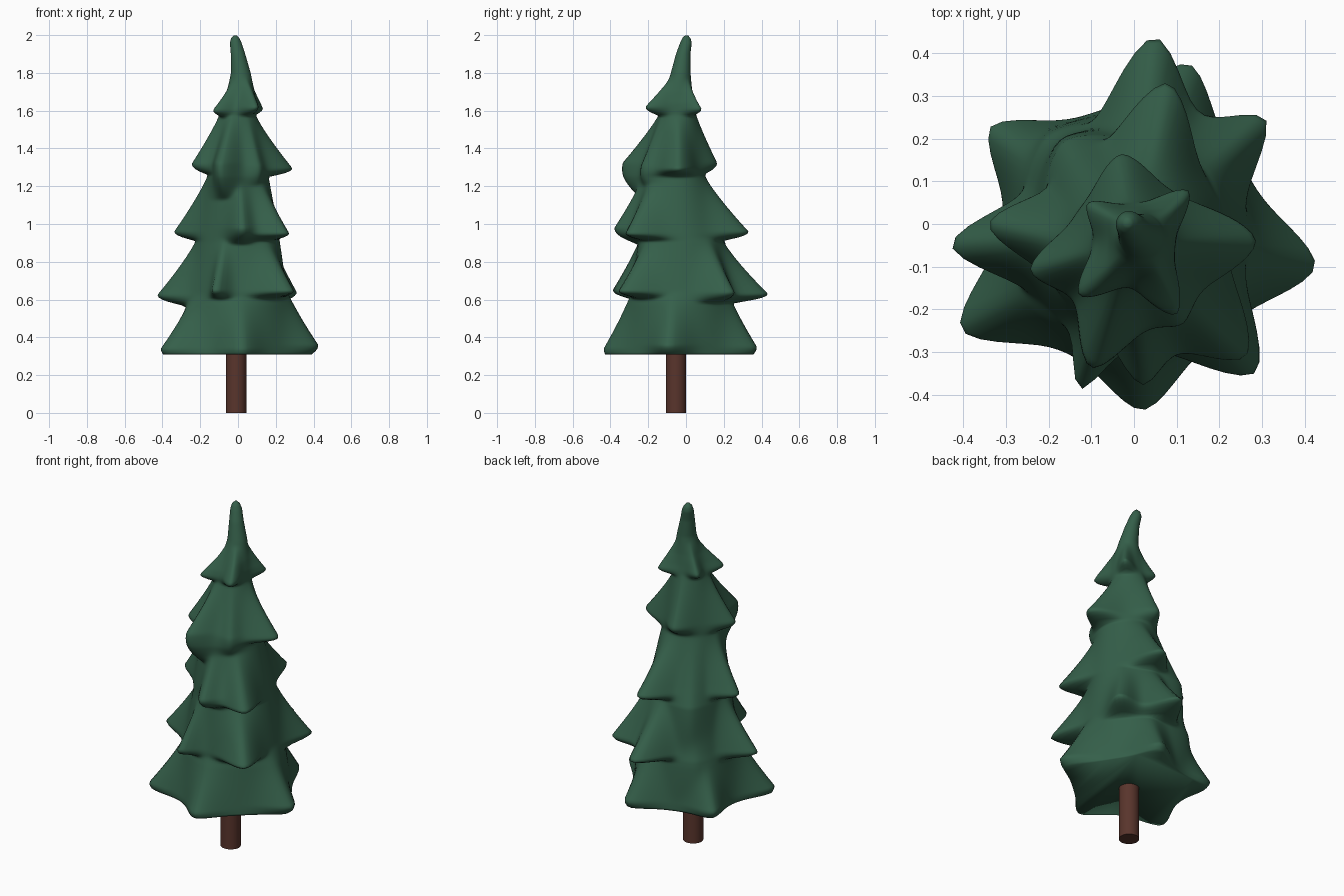
import bpy, bmesh, math

if "Cube" in bpy.data.objects:
    bpy.data.objects.remove(bpy.data.objects["Cube"])

# core of the foliage: z, centre x, centre y, radius
CORE = [(.31, 0, -.03, .30), (.57, 0, -.03, .27), (.64, 0, -.03, .258),
        (.9, 0, -.03, .222), (1.0, 0, -.04, .205), (1.25, 0, -.06, .162),
        (1.58, 0, -.045, .095), (1.64, .01, -.045, .085), (1.7, .015, -.04, .072),
        (1.8, .015, -.028, .052), (1.9, 0, -.015, .038), (1.96, -.012, 0, .031),
        (1.985, -.015, .002, .021), (1.998, -.015, .003, .008)]

# branch tiers: fade height, branch tips (x, y, z, angular width, undercut depth)
TIERS = [(.30, [(.43, -.1, .36, .29, .05), (.13, .38, .35, .27, .05), (-.34, .23, .35, .26, .05),
                (-.41, -.25, .34, .28, .05), (.02, -.44, .34, .29, .05)]),
         (.30, [(.31, .25, .64, .25, .06), (.05, .445, .63, .27, .05), (-.435, -.05, .625, .25, .06),
                (-.13, -.395, .65, .15, .05), (.29, -.355, .645, .30, .04)]),
         (.30, [(.08, .335, .96, .32, .05), (-.345, 0, .96, .28, .05),
                (.02, -.375, .98, .25, .09), (.265, -.315, .95, .33, .04)]),
         (.28, [(-.03, .165, 1.325, .40, .06), (.29, -.04, 1.295, .42, .045),
                (-.245, -.11, 1.32, .35, .06), (-.1, -.335, 1.325, .33, .20),
                (.11, -.23, 1.31, .35, .12)]),
         (.16, [(-.11, .05, 1.615, .33, .04), (.13, .08, 1.61, .33, .04),
                (.1, -.215, 1.62, .36, .05), (-.13, -.17, 1.605, .36, .04)]),
         # broad smooth webs between widely spaced branches at the back left
         (.35, [(-.165, .195, .90, .40, .30)]),
         (.30, [(-.205, .205, .60, .40, .29)])]


def core(z):
    for a, b in zip(CORE, CORE[1:]):
        if z <= b[0]:
            t = max(0, (z - a[0]) / (b[0] - a[0]))
            return [p + (q - p) * t for p, q in zip(a[1:], b[1:])]
    return CORE[-1][1:]


def lift(z, tip, fade, under, lowest):
    # full at the tip, quick rounded undercut below, gentle fade above
    d = z - tip
    if d >= 0:
        return max(0, 1 - d / fade) ** 1.25
    if lowest:
        return 1 - (d / .08) ** 2 * .8
    return max(0, 1 - (d / under) ** 2) if d > -under else 0


lobes = []
for n, (fade, tips) in enumerate(TIERS):
    for x, y, zt, w, under in tips:
        cx, cy, r = core(zt)
        lobes.append((n, zt, fade, w, under, math.atan2(y - cy, x - cx),
                      math.hypot(x - cx, y - cy) - r))


def radius(z, ang, r):
    tier = [0] * len(TIERS)
    for n, zt, fade, w, under, a, amp in lobes:
        k = lift(z, zt, fade, under, n == 0)
        if k > 0:
            d = abs((ang - a + math.pi) % (2 * math.pi) - math.pi)
            tier[n] += k * amp * math.exp(-(d / w) ** 1.5)
    # the most prominent tier wins, softly blended
    return r + sum(max(v, 0) ** 3 for v in tier) ** (1 / 3)


def paint(ob, name, rgb):
    m = bpy.data.materials.new(name)
    m.diffuse_color = (*rgb, 1)
    m.use_nodes = True
    m.node_tree.nodes["Principled BSDF"].inputs["Base Color"].default_value = m.diffuse_color
    ob.data.materials.append(m)


# foliage
N = 96
heights = [.31 + .01 * i for i in range(166)] + [1.975, 1.985, 1.993, 1.998]
bm = bmesh.new()
rings = []
for z in heights:
    cx, cy, r = core(z)
    ring = []
    for i in range(N):
        a = 2 * math.pi * i / N
        q = radius(z, a, r)
        ring.append(bm.verts.new((cx + q * math.cos(a), cy + q * math.sin(a), z)))
    rings.append(ring)
for lo, hi in zip(rings, rings[1:]):
    for i in range(N):
        j = (i + 1) % N
        bm.faces.new((lo[i], lo[j], hi[j], hi[i]))
bm.faces.new(rings[0][::-1])
bm.faces.new(rings[-1])
# soften the undercuts
bmesh.ops.smooth_vert(bm, verts=[v for g in rings[1:-4] for v in g], factor=.4,
                      use_axis_x=True, use_axis_y=True, use_axis_z=True)
me = bpy.data.meshes.new("foliage")
bm.to_mesh(me)
bm.free()
foliage = bpy.data.objects.new("foliage", me)
bpy.context.collection.objects.link(foliage)
paint(foliage, "green", (.035, .115, .068))
me.shade_smooth()

# trunk
bpy.ops.mesh.primitive_cylinder_add(vertices=32, radius=.054, depth=.32,
                                    location=(-.01, -.053, .16))
trunk = bpy.context.object
trunk.name = "trunk"
paint(trunk, "bark", (.10, .035, .025))
bpy.ops.object.shade_smooth_by_angle(angle=math.radians(40))
